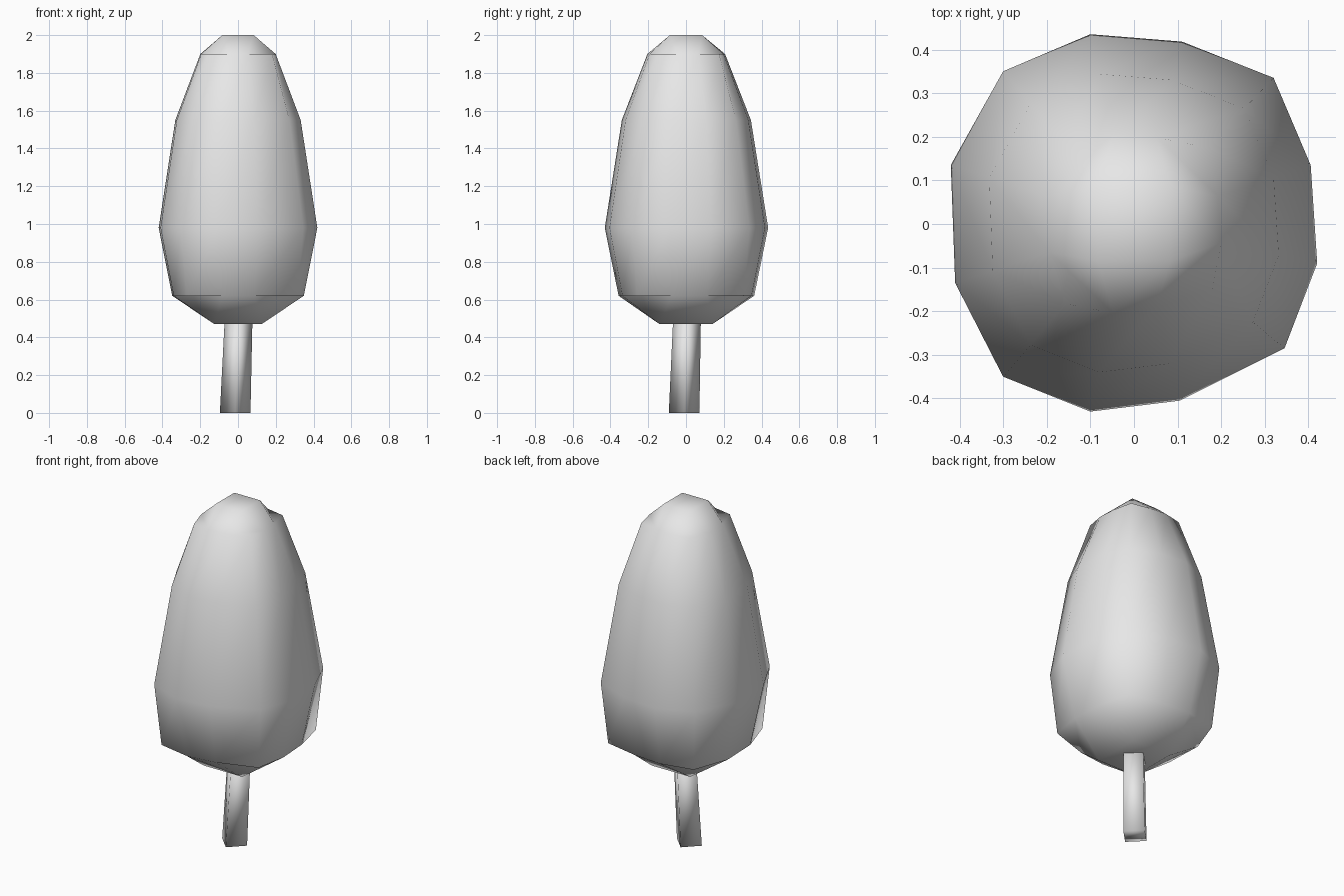
import bpy
import bmesh
import math

old = bpy.data.objects.get("Cube")
if old:
    bpy.data.objects.remove(old, do_unlink=True)

grey = bpy.data.materials.new("plain grey")
grey.use_nodes = True
grey.diffuse_color = (0.8, 0.8, 0.8, 1)
grey.node_tree.nodes["Principled BSDF"].inputs["Base Color"].default_value = grey.diffuse_color


def ring(bm, points, z):
    return [bm.verts.new((x, y, z)) for x, y in points]


def bridge(bm, low, high):
    n = len(low)
    for i in range(n):
        j = (i + 1) % n
        bm.faces.new((low[i], low[j], high[j], high[i]))


def finish(bm, name):
    bmesh.ops.recalc_face_normals(bm, faces=bm.faces)
    mesh = bpy.data.meshes.new(name)
    bm.to_mesh(mesh)
    bm.free()
    mesh.materials.append(grey)
    mesh.shade_smooth()
    obj = bpy.data.objects.new(name, mesh)
    bpy.context.collection.objects.link(obj)
    return obj


# Foliage: a rounded block with three faces along each side
outline = [(-0.30, -0.35), (-0.10, -0.43), (0.105, -0.405),
           (0.345, -0.285), (0.42, -0.09), (0.405, 0.135),
           (0.32, 0.335), (0.11, 0.418), (-0.10, 0.435),
           (-0.30, 0.35), (-0.42, 0.135), (-0.41, -0.135)]
# Height, scale of the outline, extra fullness of the four corners
levels = [(0.62, 0.83, 1.1), (0.98, 1, 1), (1.55, 0.79, 1), (1.9, 0.475, 1.1)]

bm = bmesh.new()
rings = []
for z, scale, full in levels:
    pts = []
    for i, (x, y) in enumerate(outline):
        k = scale * (full if i % 3 == 0 else 1)
        pts.append((x * k, y * k))
    rings.append(ring(bm, pts, z))
for low, high in zip(rings, rings[1:]):
    bridge(bm, low, high)


# Square caps with a sloping border of quads
def cap(border, rx, ry, z):
    inner = ring(bm, [(-rx, -ry), (rx, -ry), (rx, ry), (-rx, ry)], z)
    bm.faces.new(inner)
    for k in range(4):
        c = 3 * k
        bm.faces.new((border[c - 1], border[c], border[c + 1], inner[k]))
        bm.faces.new((border[c + 1], border[c + 2], inner[(k + 1) % 4], inner[k]))


cap(rings[0], 0.125, 0.14, 0.47)
cap(rings[-1], 0.083, 0.085, 2.0)
finish(bm, "foliage")

# Trunk: a slightly leaning four-sided post with its edges on the axes
bm = bmesh.new()


def diamond(cx, cy, r, z):
    return ring(bm, [(cx + r * math.cos(k * math.pi / 2),
                      cy + r * math.sin(k * math.pi / 2)) for k in range(4)], z)


foot = diamond(-0.015, -0.01, 0.081, 0)
head = diamond(0.004, 0.006, 0.073, 0.52)
bridge(bm, foot, head)
bm.faces.new(foot)
bm.faces.new(head)
finish(bm, "trunk")
